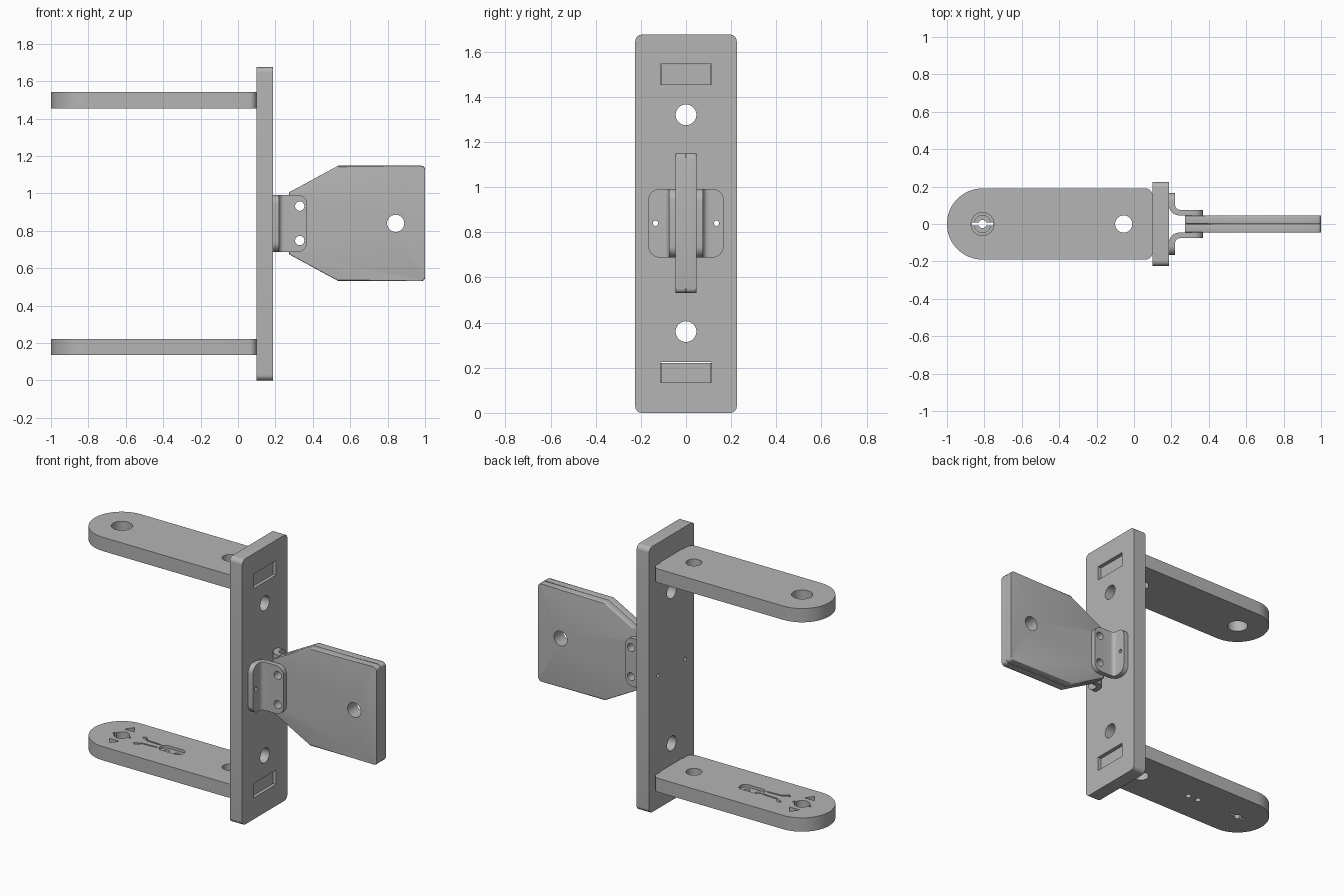
import bpy
import bmesh
from math import sin, tan, pi, cos, radians
from mathutils import Vector

default = bpy.data.objects.get("Cube")
if default:
    bpy.data.objects.remove(default, do_unlink=True)

grey = bpy.data.materials.new("plain grey")
grey.use_nodes = True
tone = (0.46, 0.46, 0.46, 1)
grey.diffuse_color = tone
grey.node_tree.nodes["Principled BSDF"].inputs["Base Color"].default_value = tone


def outline(corners, steps=8):
    """Closed outline from (u, v, radius) corners."""
    pts, n = [], len(corners)
    for i, (u, v, r) in enumerate(corners):
        p = Vector((u, v))
        if not r:
            pts.append(p)
            continue
        d1 = (Vector(corners[i - 1][:2]) - p).normalized()
        d2 = (Vector(corners[(i + 1) % n][:2]) - p).normalized()
        ang = d1.angle(d2)
        c = p + (d1 + d2).normalized() * r / sin(ang / 2)
        a, b = p + d1 * r / tan(ang / 2) - c, p + d2 * r / tan(ang / 2) - c
        w = pi - ang
        for k in range(steps + 1):
            s = k / steps
            pts.append(c + (a * sin((1 - s) * w) + b * sin(s * w)) / sin(w))
    return pts


def box(u0, u1, v0, v1, r=0):
    return [(u0, v0, r), (u1, v0, r), (u1, v1, r), (u0, v1, r)]


def disc(u, v, r, n=32):
    return [Vector((u + r * cos(2 * pi * k / n), v + r * sin(2 * pi * k / n))) for k in range(n)]


def prism(name, pts, axis, lo, hi, edge=0):
    """Extrude an outline along an axis, optionally chamfering its rims."""
    place = {"x": lambda u, v, w: (w, u, v),
             "y": lambda u, v, w: (u, w, v),
             "z": lambda u, v, w: (u, v, w)}[axis]
    bm = bmesh.new()
    rings = [[bm.verts.new(place(p[0], p[1], w)) for p in pts] for w in (lo, hi)]
    caps = [bm.faces.new(r) for r in rings]
    for i in range(len(pts)):
        bm.faces.new((rings[0][i - 1], rings[0][i], rings[1][i], rings[1][i - 1]))
    if edge:
        rims = {e for f in caps for e in f.edges}
        bmesh.ops.bevel(bm, geom=list(rims), offset=edge, segments=3, profile=0.5, affect="EDGES")
    bmesh.ops.recalc_face_normals(bm, faces=bm.faces)
    mesh = bpy.data.meshes.new(name)
    bm.to_mesh(mesh)
    bm.free()
    mesh.materials.append(grey)
    ob = bpy.data.objects.new(name, mesh)
    bpy.context.collection.objects.link(ob)
    return ob


def activate(ob):
    bpy.ops.object.select_all(action="DESELECT")
    ob.select_set(True)
    bpy.context.view_layer.objects.active = ob


def cut(ob, pts, axis, lo, hi):
    cutter = prism("cutter", pts, axis, lo, hi)
    cutter.hide_render = True
    activate(ob)
    mod = ob.modifiers.new("cut", "BOOLEAN")
    mod.operation, mod.solver, mod.object = "DIFFERENCE", "EXACT", cutter
    bpy.ops.object.modifier_apply(modifier=mod.name)
    bpy.data.objects.remove(cutter, do_unlink=True)


def finish(ob):
    activate(ob)
    bpy.ops.object.shade_smooth_by_angle(angle=radians(30))


MID = 0.84
ARMS = {"lower_arm": 0.135, "upper_arm": 1.455}
THICK = 0.087

# Upright plate with bolt holes, screw holes and slots for the arm tenons
plate = prism("upright_plate", outline(box(-0.225, 0.225, 0, 1.675, 0.03)), "x", 0.1, 0.187)
for z in (MID - 0.48, MID + 0.48):
    cut(plate, disc(0, z, 0.046), "x", 0, 0.3)
for y in (-0.135, 0.135):
    cut(plate, disc(y, MID, 0.012, 16), "x", 0, 0.3)
for z in ARMS.values():
    cut(plate, outline(box(-0.112, 0.112, z, z + THICK + 0.004)), "x", 0, 0.3)
finish(plate)

# Round-ended arms, each with a tenon
half = 0.19
arm_shape = outline([(-1, -half, half - 0.0005), (0.1, -half, 0.04), (0.1, -0.11, 0),
                     (0.167, -0.11, 0), (0.167, 0.11, 0), (0.1, 0.11, 0),
                     (0.1, half, 0.04), (-1, half, half - 0.0005)], 16)
PIVOT = -0.81
for name, z in ARMS.items():
    arm = prism(name, arm_shape, "z", z, z + THICK)
    cut(arm, disc(-0.055, 0, 0.046), "z", z - 1, z + 1)
    if name == "upper_arm":
        cut(arm, disc(PIVOT, 0, 0.061), "z", z - 1, z + 1)
    else:
        top, floor = z + 0.2, z + 0.06
        # Keyed socket: round well, slit and triangular ears
        cut(arm, disc(PIVOT, 0, 0.045), "z", floor - 0.02, top)
        cut(arm, disc(PIVOT, 0, 0.022), "z", z - 1, top)
        cut(arm, outline(box(PIVOT - 0.06, PIVOT + 0.06, -0.008, 0.008)), "z", z - 1, top)
        for s in (-1, 1):
            ear = [(PIVOT - 0.035, s * 0.075), (PIVOT + 0.035, s * 0.075), (PIVOT, s * 0.125)]
            cut(arm, ear, "z", floor, top)
            # Thin curved groove beside the neck
            neck = [(-0.7, s * 0.045), (-0.65, s * 0.02), (-0.55, s * 0.015),
                    (-0.55, s * 0.024), (-0.65, s * 0.03), (-0.68, s * 0.06)]
            cut(arm, neck, "z", floor, top)
        # Recessed tab with two pin holes
        cut(arm, outline(box(-0.54, -0.38, -0.036, 0.036, 0.03)), "z", floor + 0.01, top)
        for x in (-0.5, -0.425):
            cut(arm, disc(x, 0, 0.018, 20), "z", z - 1, top)
    finish(arm)

# Two clamped blade plates
blade_shape = outline([(0.272, MID - 0.165, 0), (0.535, MID - 0.308, 0), (1, MID - 0.308, 0.018),
                       (1, MID + 0.308, 0.018), (0.535, MID + 0.308, 0), (0.272, MID + 0.165, 0)], 5)
PINS = [(0.33, MID - 0.092), (0.33, MID + 0.092)]
for name, lo in (("front_blade", -0.046), ("back_blade", 0)):
    blade = prism(name, blade_shape, "y", lo, lo + 0.046, 0.006)
    cut(blade, disc(0.843, MID, 0.046), "y", -1, 1)
    for x, z in PINS:
        cut(blade, disc(x, z, 0.025), "y", -1, 1)
    finish(blade)

# Bent angle brackets gripping the blades
FLANGE, LEG = 0.167, 0.37
for name, s in (("front_bracket", -1), ("back_bracket", 1)):
    profile = outline([(0.187, s * FLANGE, 0), (0.187, s * 0.046, 0.055), (LEG, s * 0.046, 0),
                       (LEG, s * 0.076, 0), (0.22, s * 0.076, 0.025), (0.22, s * FLANGE, 0)])
    bracket = prism(name, profile, "z", MID - 0.152, MID + 0.152)
    # Round the free corners of the flange and the leg
    bm = bmesh.new()
    bm.from_mesh(bracket.data)
    free = []
    for e in bm.edges:
        a, b = (v.co for v in e.verts)
        level = abs(a.z - b.z) < 0.001
        on_leg = min(a.x, b.x) > LEG - 0.001
        on_flange = min(abs(a.y), abs(b.y)) > FLANGE - 0.001
        if level and (on_leg or on_flange):
            free.append(e)
    bmesh.ops.bevel(bm, geom=free, offset=0.05, segments=8, profile=0.5, affect="EDGES")
    bm.to_mesh(bracket.data)
    bm.free()
    for x, z in PINS:
        cut(bracket, disc(x, z, 0.025), "y", -1, 1)
    cut(bracket, disc(s * 0.135, MID, 0.012, 16), "x", 0, 0.26)
    finish(bracket)
